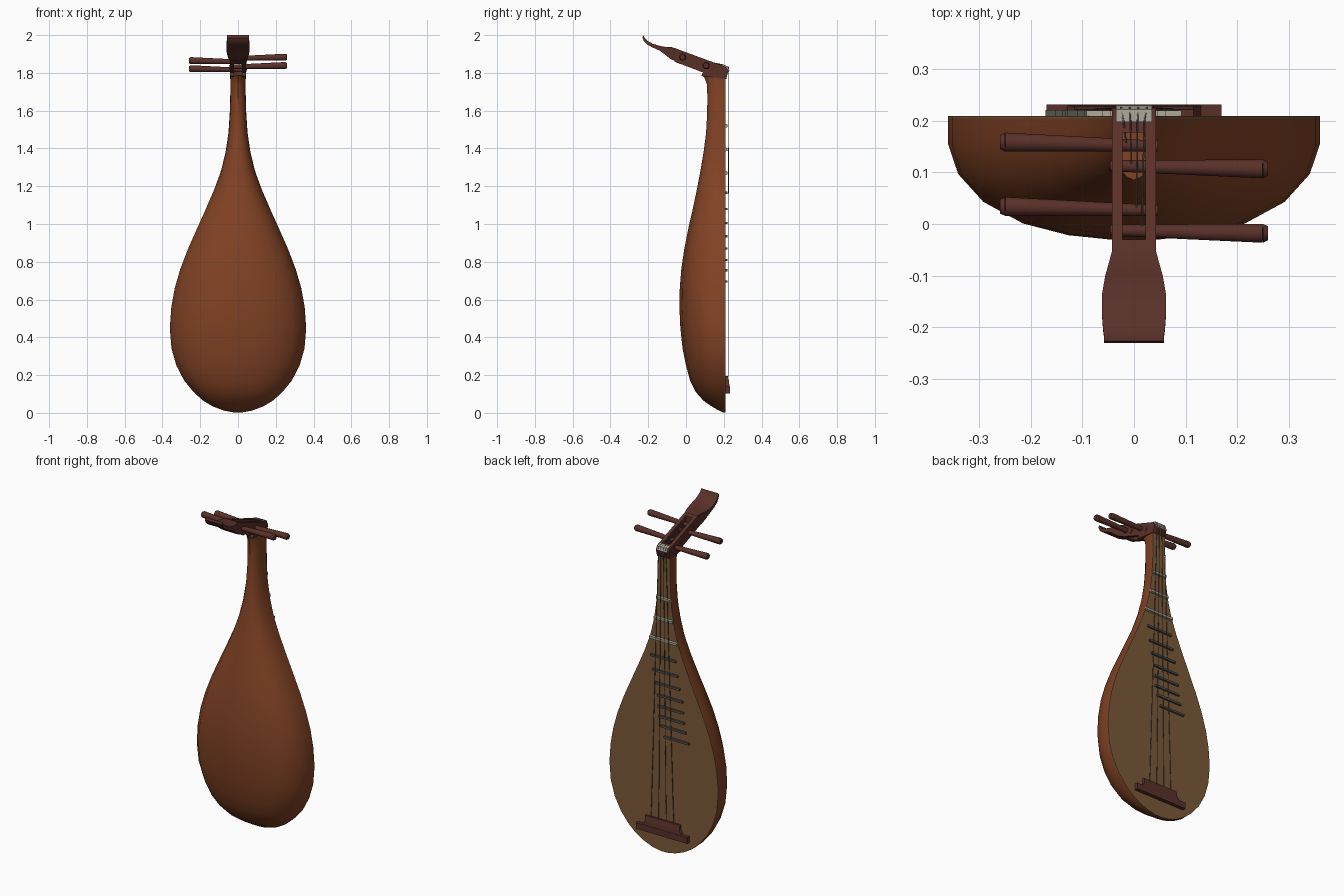
import bpy, bmesh, math
from mathutils import Vector

if "Cube" in bpy.data.objects:
    bpy.data.objects.remove(bpy.data.objects["Cube"])


def material(name, rgb):
    m = bpy.data.materials.new(name)
    m.diffuse_color = (*rgb, 1)
    m.use_nodes = True
    m.node_tree.nodes["Principled BSDF"].inputs["Base Color"].default_value = m.diffuse_color
    return m


RED = material("red_wood", (0.22, 0.055, 0.018))
TAN = material("tan_wood", (0.20, 0.10, 0.04))
DARK = material("dark_wood", (0.10, 0.03, 0.022))
IVORY = material("ivory", (0.36, 0.33, 0.27))
BAMBOO = material("bamboo", (0.09, 0.085, 0.07))
STRING = material("string", (0.12, 0.11, 0.10))


def finish(bm, name, mat, smooth=None):
    bmesh.ops.recalc_face_normals(bm, faces=bm.faces)
    me = bpy.data.meshes.new(name)
    bm.to_mesh(me)
    bm.free()
    ob = bpy.data.objects.new(name, me)
    bpy.context.collection.objects.link(ob)
    me.materials.append(mat)
    if smooth:
        bpy.ops.object.select_all(action='DESELECT')
        ob.select_set(True)
        bpy.context.view_layer.objects.active = ob
        bpy.ops.object.shade_smooth_by_angle(angle=math.radians(smooth))
    return ob


def loft(bm, rings, closed=True, caps=True):
    vs = [[bm.verts.new(p) for p in r] for r in rings]
    n = len(rings[0])
    for a, b in zip(vs, vs[1:]):
        for i in range(n if closed else n - 1):
            j = (i + 1) % n
            bm.faces.new((a[i], a[j], b[j], b[i]))
    if caps:
        bm.faces.new(vs[0])
        bm.faces.new(vs[-1])


def box(bm, x0, x1, y0, y1, z0, z1):
    loft(bm, [[(x0, y0, z), (x1, y0, z), (x1, y1, z), (x0, y1, z)] for z in (z0, z1)])


def prism_x(bm, profile, x0, x1):
    loft(bm, [[(x, y, z) for y, z in profile] for x in (x0, x1)])


def rod(bm, a, b, r0, r1, n):
    a, b = Vector(a), Vector(b)
    d = (b - a).normalized()
    u = d.orthogonal().normalized()
    v = d.cross(u)
    loft(bm, [[c + r * (u * math.cos(t) + v * math.sin(t))
               for t in (2 * math.pi * i / n for i in range(n))]
              for c, r in ((a, r0), (b, r1))])


# Body stations: height, half width, back y
FACE = 0.205
stations = [
    (0.002, 0.02, 0.195), (0.012, 0.075, 0.175), (0.035, 0.135, 0.135),
    (0.065, 0.185, 0.092), (0.11, 0.235, 0.052), (0.17, 0.284, 0.022),
    (0.25, 0.326, 0.0), (0.34, 0.352, -0.018), (0.45, 0.361, -0.03),
    (0.56, 0.353, -0.035), (0.66, 0.335, -0.033), (0.76, 0.306, -0.025),
    (0.87, 0.264, -0.009), (0.98, 0.215, 0.013), (1.08, 0.17, 0.036),
    (1.18, 0.127, 0.057), (1.28, 0.09, 0.076), (1.38, 0.066, 0.093),
    (1.48, 0.051, 0.106), (1.58, 0.044, 0.112), (1.68, 0.041, 0.113),
    (1.74, 0.04, 0.11), (1.77, 0.04, 0.1), (1.79, 0.04, 0.085)]

# Bowl back and neck, one faceted half section mirrored
half = [(1, 0), (1, 0.21), (0.945, 0.46), (0.81, 0.69), (0.61, 0.85), (0.36, 0.945)]
section = half + [(0, 1)] + [(-x, d) for x, d in reversed(half)]
bm = bmesh.new()
loft(bm, [[(w * x, FACE + (yb - FACE) * d, z) for x, d in section]
          for z, w, yb in stations])
finish(bm, "body_bowl", RED, 35)

# Flat soundboard following the outline
outline = [(w, z) for z, w, _ in stations]
outline += [(-w, z) for w, z in reversed(outline)]
bm = bmesh.new()
loft(bm, [[(x, y, z) for x, z in outline] for y in (FACE - 0.001, 0.21)])
finish(bm, "soundboard", TAN)

# Pegbox: two side rails and end blocks around an open slot
def top(y):
    return 1.832 + (0.205 - y) * 0.375


def bottom(y):
    return 1.795 + max(0.09 - y, 0) * 0.43


nut_end = [(0.213, 1.768), (0.225, 1.812), (0.21, 1.832)]
rail = nut_end + [(-0.055, top(-0.055)), (-0.06, bottom(-0.06)), (0.09, 1.802), (0.08, 1.783)]
bm = bmesh.new()
prism_x(bm, rail, 0.022, 0.043)
prism_x(bm, rail, -0.043, -0.022)
prism_x(bm, nut_end + [(0.178, top(0.178)), (0.178, 1.773)], -0.022, 0.022)
prism_x(bm, [(-0.03, top(-0.03)), (-0.055, top(-0.055)),
             (-0.06, bottom(-0.06)), (-0.03, bottom(-0.03))], -0.022, 0.022)
finish(bm, "pegbox", DARK)

# Curled head ornament: y, half width, lower z, upper z
bm = bmesh.new()
curl = [(-0.054, 0.042, 1.862, 1.929), (-0.08, 0.049, 1.872, 1.936),
        (-0.105, 0.056, 1.892, 1.936), (-0.14, 0.062, 1.918, 1.942),
        (-0.18, 0.062, 1.936, 1.954), (-0.207, 0.06, 1.951, 1.969),
        (-0.222, 0.058, 1.966, 1.985), (-0.231, 0.058, 1.986, 2.0)]
loft(bm, [[(-w, y, a), (w, y, a), (w, y + 0.004, b), (-w, y + 0.004, b)]
          for y, w, a, b in curl])
finish(bm, "head_curl", DARK, 35)

# Nut
bm = bmesh.new()
prism_x(bm, [(0.2, 1.825), (0.224, 1.805), (0.23, 1.812), (0.222, 1.834), (0.198, 1.842)],
        -0.035, 0.035)
finish(bm, "nut", IVORY)

# Tuning pegs, alternating sides
pegs = [(-1, 0.155, 1.815), (1, 0.11, 1.832), (-1, 0.03, 1.858), (1, -0.015, 1.876)]
for i, (s, y, z) in enumerate(pegs):
    bm = bmesh.new()
    tilt = 0.004 if s < 0 else -0.003
    rod(bm, (-s * 0.046, y - tilt, z), (s * 0.25, y + tilt, z + 0.007), 0.011, 0.019, 12)
    rod(bm, (s * 0.25, y + tilt, z + 0.007), (s * 0.26, y + tilt, z + 0.007), 0.019, 0.014, 12)
    finish(bm, f"tuning_peg_{i + 1}", DARK, 35)

# Upper ivory frets: height, half width
for i, (z, w) in enumerate([(1.52, 0.046), (1.395, 0.062), (1.27, 0.092)]):
    bm = bmesh.new()
    prism_x(bm, [(0.208, z - 0.011), (0.22, z - 0.007), (0.22, z + 0.007), (0.208, z + 0.011)], -w, w)
    finish(bm, f"neck_fret_{i + 1}", IVORY)

# Lower bamboo frets drifting sideways: height, centre x
frets = [(1.165, 0.0), (1.08, -0.013), (1.005, -0.027), (0.935, -0.045), (0.87, -0.05),
         (0.81, -0.055), (0.755, -0.068), (0.695, -0.088)]
for i, (z, x) in enumerate(frets):
    bm = bmesh.new()
    box(bm, x - 0.084, x + 0.084, 0.208, 0.221, z - 0.006, z + 0.006)
    finish(bm, f"board_fret_{i + 1}", BAMBOO)

# Stepped bridge
bm = bmesh.new()
box(bm, -0.17, 0.17, 0.207, 0.232, 0.103, 0.14)
loft(bm, [[(-w, 0.207, z), (w, 0.207, z), (w, y, z), (-w, y, z)]
          for z, w, y in ((0.14, 0.13, 0.23), (0.165, 0.115, 0.228), (0.195, 0.115, 0.222))])
finish(bm, "bridge", DARK)

# Strings from bridge over the nut to their pegs
for i, (s, y, z) in enumerate(pegs):
    t = (i - 1.5) / 1.5
    path = [(t * 0.075, 0.223, 0.19), (t * 0.025, 0.226, 1.83),
            (t * 0.02, 0.198, 1.843), (t * 0.015, y, z + 0.011)]
    bm = bmesh.new()
    for a, b in zip(path, path[1:]):
        rod(bm, a, b, 0.0016, 0.0016, 6)
    finish(bm, f"string_{i + 1}", STRING, 60)
